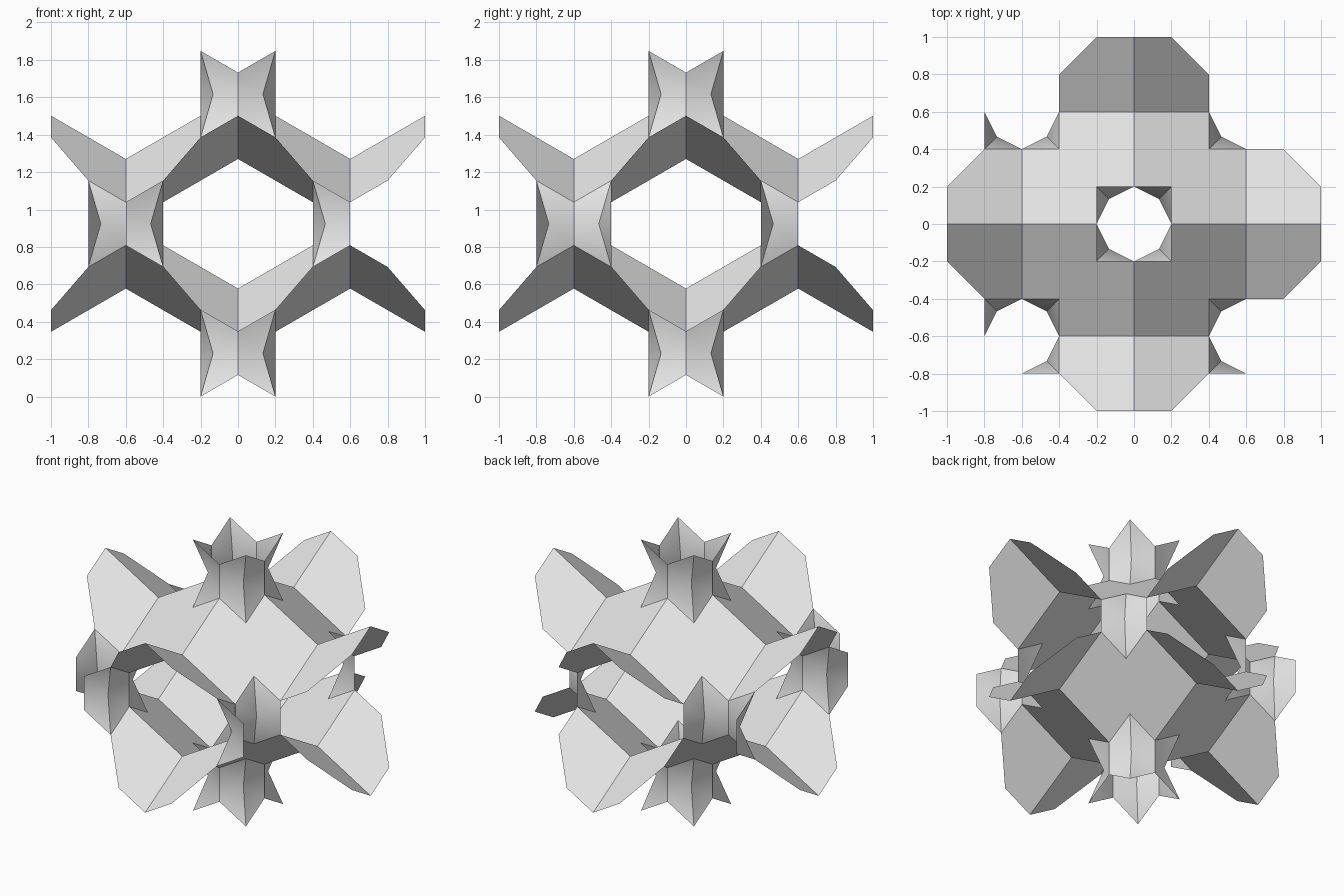
import bpy, bmesh, math
from mathutils import Vector

cube = bpy.data.objects.get("Cube")
if cube:
    bpy.data.objects.remove(cube, do_unlink=True)

STEP = 0.2                       # horizontal lattice step
RISE = STEP / math.sqrt(3)       # vertical lattice step
MID = 8                          # lattice height of the middle plane
SIGNS = (1, -1)

grey = bpy.data.materials.new("plain grey")
grey.use_nodes = True
grey.diffuse_color = (0.8, 0.8, 0.8, 1)
grey.node_tree.nodes["Principled BSDF"].inputs["Base Color"].default_value = (0.8, 0.8, 0.8, 1)


def add_face(bm, points, toward):
    """Add one flat face given in lattice units, with its normal turned toward a direction."""
    verts = [bm.verts.new((x * STEP, y * STEP, (z + MID) * RISE)) for x, y, z in points]
    face = bm.faces.new(verts)
    face.normal_update()
    if face.normal.dot(Vector(toward)) < 0:
        face.normal_flip()


def finish(bm, name):
    """Weld the part and turn it into an object."""
    bmesh.ops.remove_doubles(bm, verts=bm.verts[:], dist=1e-4)
    mesh = bpy.data.meshes.new(name)
    bm.to_mesh(mesh)
    bm.free()
    mesh.materials.append(grey)
    obj = bpy.data.objects.new(name, mesh)
    bpy.context.collection.objects.link(obj)
    bpy.ops.object.select_all(action='DESELECT')
    obj.select_set(True)
    bpy.context.view_layer.objects.active = obj
    bpy.ops.object.shade_smooth_by_angle(angle=math.radians(30))


# Sloping notched plates around the centre, above and below
OUTLINE = [(0, 1), (1, 1), (1, 0), (3, 0), (3, 2), (2, 2), (2, 3), (0, 3)]
bm = bmesh.new()
for sx in SIGNS:
    for sy in SIGNS:
        for sz in SIGNS:
            add_face(bm, [(sx * a, sy * b, sz * (6 - a - b)) for a, b in OUTLINE], (0, 0, sz))
finish(bm, "central_plates")

# Half plates flaring out on the four sides
WING = [(3, 0), (5, 0), (5, 1), (4, 2), (3, 2)]
bm = bmesh.new()
for s in SIGNS:
    for t in SIGNS:
        for sz in SIGNS:
            add_face(bm, [(s * a, t * b, sz * (a - b)) for a, b in WING], (0, 0, sz))
            add_face(bm, [(t * b, s * a, sz * (a - b)) for a, b in WING], (0, 0, sz))
finish(bm, "flared_wings")


# Spiked necks, built by quarters: a waist point, two side panels, two spikes
def neck_quarter(bm, centre, sx, sy, side):
    def place(x, y, z):
        return (centre[0] + sx * x, centre[1] + sy * y, centre[2] + z)
    toward = (sx * side, sy * side, 0)
    waist = place(2 / 3, 2 / 3, 0)
    for x, y in ((0, 1), (1, 0)):
        low, high = place(x, y, -1), place(x, y, 1)
        add_face(bm, [low, high, waist], toward)
        for edge, sz in ((low, -1), (high, 1)):
            add_face(bm, [edge, place(1, 1, 2 * sz), waist], toward)


for name, z in (("top_neck", 6), ("bottom_neck", -6)):
    bm = bmesh.new()
    for sx in SIGNS:
        for sy in SIGNS:
            neck_quarter(bm, (0, 0, z), sx, sy, 1)
    finish(bm, name)

# Corner necks: each keeps only the quarters that meet a plate
CORNERS = {
    "front_right_neck": ((-3, -3, 0), [(1, 1), (-1, 1), (1, -1)]),
    "front_left_neck": ((3, -3, 0), [(-1, 1), (-1, -1)]),
    "back_right_neck": ((-3, 3, 0), [(1, -1), (-1, -1)]),
    "back_left_neck": ((3, 3, 0), [(-1, -1)]),
}
for name, (centre, quarters) in CORNERS.items():
    bm = bmesh.new()
    for sx, sy in quarters:
        neck_quarter(bm, centre, sx, sy, -1)
    finish(bm, name)
